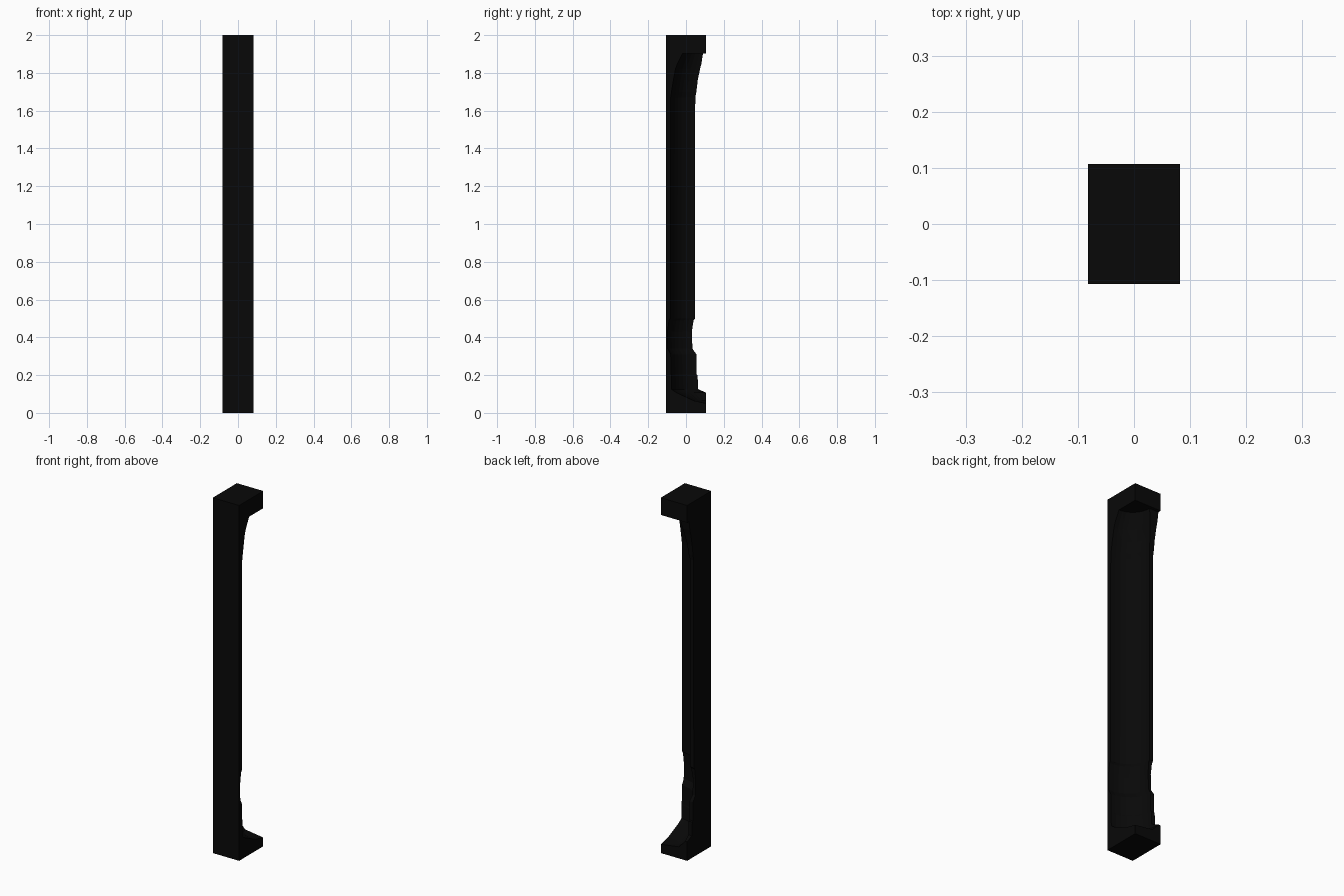
import bpy, bmesh, math

if "Cube" in bpy.data.objects:
    bpy.data.objects.remove(bpy.data.objects["Cube"])

W, F, B = 0.082, -0.107, 0.107   # half width, front y, back y
N = 8                            # segments in the hollow curve

black = bpy.data.materials.new("soft black")
black.diffuse_color = (0.0025, 0.0025, 0.0025, 1)
black.use_nodes = True
black.node_tree.nodes["Principled BSDF"].inputs["Base Color"].default_value = black.diffuse_color


def loft(name, rings):
    """Skin a stack of equal-sided cross-sections: (z, [(x, y), ...])."""
    bm = bmesh.new()
    rows = [[bm.verts.new((x, y, z)) for x, y in pts] for z, pts in rings]
    n = len(rows[0])
    for a, b in zip(rows, rows[1:]):
        for i in range(n):
            j = (i + 1) % n
            bm.faces.new((a[i], a[j], b[j], b[i]))
    bm.faces.new(rows[0][::-1])
    bm.faces.new(rows[-1])
    bmesh.ops.triangulate(bm, faces=bm.faces[:])
    bmesh.ops.recalc_face_normals(bm, faces=bm.faces)
    me = bpy.data.meshes.new(name)
    bm.to_mesh(me)
    bm.free()
    me.materials.append(black)
    ob = bpy.data.objects.new(name, me)
    bpy.context.collection.objects.link(ob)
    return ob


def section(right_y, back_x, back_y):
    """Rectangle whose back right corner is hollowed by a quarter ellipse."""
    pts = [(-W, F), (W, F)]
    for i in range(N + 1):
        t = math.pi / 2 * i / N
        pts.append((W - (W - back_x) * math.sin(t),
                    back_y - (back_y - right_y) * math.cos(t)))
    return pts + [(-W, back_y)]


# Foot: full block with a hollowed top that falls to the back right corner
loft("foot", [
    (0.0, section(B - 0.002, W - 0.002, B)),
    (0.05, section(B - 0.002, W - 0.002, B)),
    (0.065, section(0.04, -0.03, B)),
    (0.107, section(-0.05, -0.07, B)),
    (0.125, section(-0.077, -0.06, 0.065)),
])

# Shaft: (height, right depth, left wall inner x, back depth), flared at the top
loft("shaft", [(z, section(*s)) for z, *s in [
    (0.125, -0.077, -0.06, 0.065), (0.20, -0.078, -0.06, 0.061),
    (0.205, -0.079, -0.06, 0.056), (0.31, -0.081, -0.06, 0.055),
    (0.34, -0.097, -0.065, 0.034), (0.43, -0.098, -0.065, 0.031),
    (0.49, -0.09, -0.06, 0.040), (0.50, -0.083, -0.06, 0.048),
    (1.67, -0.081, -0.06, 0.049), (1.70, -0.077, -0.055, 0.055),
    (1.76, -0.067, -0.05, 0.062), (1.82, -0.056, -0.04, 0.074),
    (1.85, -0.045, -0.035, 0.082), (1.905, -0.017, -0.025, 0.090),
]])

# Cap: plain rectangular block
box = [(-W, F), (W, F), (W, B), (-W, B)]
loft("cap", [(1.903, box), (2.0, box)])
